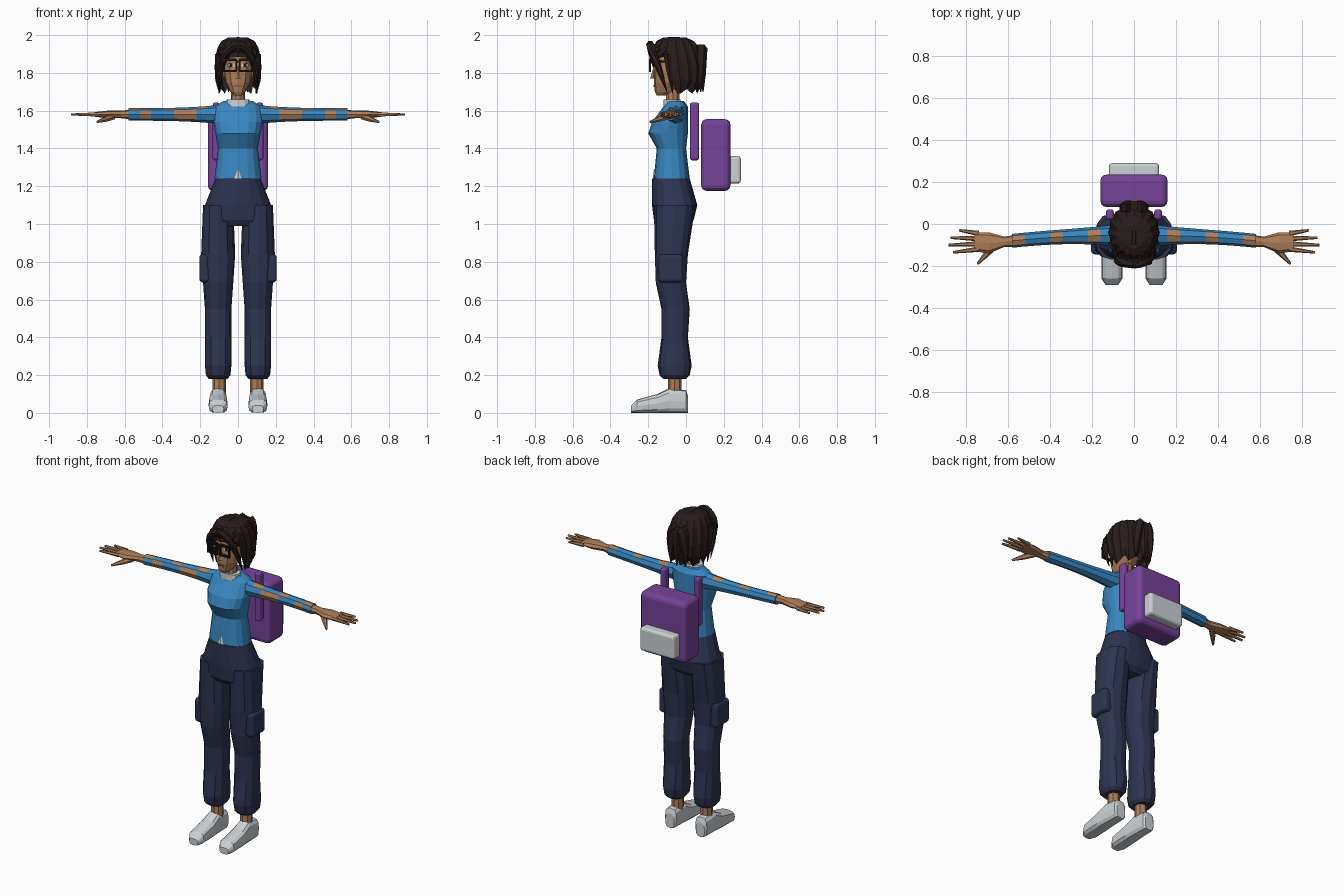
import bpy, bmesh
from math import sin, cos, pi, sqrt, tau, copysign
from mathutils import Vector

old = bpy.data.objects.get("Cube")
if old:
    bpy.data.objects.remove(old, do_unlink=True)

X, Y, Z = Vector((1, 0, 0)), Vector((0, 1, 0)), Vector((0, 0, 1))


def material(name, *rgb):
    m = bpy.data.materials.new(name)
    m.use_nodes = True
    m.diffuse_color = (*rgb, 1)
    bsdf = next(n for n in m.node_tree.nodes if n.type == 'BSDF_PRINCIPLED')
    bsdf.inputs["Base Color"].default_value = (*rgb, 1)
    return m


skin = material("skin", .42, .21, .1)
lip = material("lip", .26, .09, .06)
blue = material("shirt blue", .04, .24, .53)
navy = material("trouser navy", .026, .034, .08)
brown = material("hair brown", .022, .012, .011)
white = material("off white", .6, .64, .66)
purple = material("bag purple", .18, .055, .32)
black = material("frame black", .008, .008, .009)


def finish(name, bm, materials, mirror=False, bevel=0):
    """Turn a bmesh into a flat shaded object."""
    loose = [v for v in bm.verts if not v.link_faces]
    bmesh.ops.delete(bm, geom=loose, context='VERTS')
    bmesh.ops.recalc_face_normals(bm, faces=bm.faces)
    mesh = bpy.data.meshes.new(name)
    bm.to_mesh(mesh)
    bm.free()
    obj = bpy.data.objects.new(name, mesh)
    bpy.context.collection.objects.link(obj)
    for m in materials:
        mesh.materials.append(m)
    if bevel:
        modifier = obj.modifiers.new("Bevel", 'BEVEL')
        modifier.width, modifier.segments = bevel, 3
    if mirror:
        obj.modifiers.new("Mirror", 'MIRROR')
    return obj


def bridge(name, rings, materials, mirror=False, skip=None, paint=None, base=True):
    """Join point rings into a surface; skip and paint test (section, side)."""
    bm = bmesh.new()
    loops = [[bm.verts.new(point) for point in ring] for ring in rings]
    count = len(loops[0])
    for section, (a, b) in enumerate(zip(loops, loops[1:])):
        for side in range(count):
            if skip and skip(section, side):
                continue
            after = (side + 1) % count
            face = bm.faces.new((a[side], a[after], b[after], b[side]))
            face.material_index = int(bool(paint and paint(section, side)))
    if base:
        bm.faces.new(loops[0])
    bm.faces.new(loops[-1])
    return finish(name, bm, materials, mirror)


def oval(centre, u, v, ru, rv, count, power=1, ridge=0):
    points = []
    for k in range(count):
        c, s = cos(tau * k / count), sin(tau * k / count)
        grow = 1 - ridge * (k % 2)
        points.append(centre + u * copysign(abs(c) ** power, c) * ru * grow
                      + v * copysign(abs(s) ** power, s) * rv * grow)
    return points


def loft(name, rows, materials, along=Z, span=Y, across=X, at=0, sides=12,
         power=.85, ridge=0, **options):
    """Each row is a position, the low and high edge of its span, and a half width."""
    rings = []
    for position, low, high, half in rows:
        centre = along * position + span * (low + high) / 2 + across * at
        rings.append(oval(centre, across, span, half, (high - low) / 2, sides, power, ridge))
    return bridge(name, rings, materials, **options)


def tube(name, path, mat, sides=6, mirror=False):
    """Each path point is x, y, z and a radius."""
    points = [Vector(p[:3]) for p in path]
    rings = []
    for i, point in enumerate(points):
        turn = (points[min(i + 1, len(points) - 1)] - points[max(i - 1, 0)]).to_track_quat('Z', 'Y')
        radius = path[i][3]
        rings.append(oval(point, turn @ X, turn @ Y, radius, radius, sides))
    bridge(name, rings, [mat], mirror)


def lock(name, start, end, radius, mirror=False):
    """A tapering lock of hair that spreads sideways first, then falls."""
    path = []
    for i in range(6):
        t = i / 5
        blend = Vector((sin(t * pi / 2), t * t, t * t))
        spot = [a + (b - a) * f for a, b, f in zip(start, end, blend)]
        path.append((*spot, radius * (1.1 - t ** 4)))
    tube(name, path, brown, mirror=mirror)


def box(name, centre, size, mat, bevel=0, mirror=False):
    bm = bmesh.new()
    bmesh.ops.create_cube(bm, size=1)
    for vert in bm.verts:
        vert.co = Vector(centre) + vert.co * Vector(size)
    finish(name, bm, [mat], mirror, bevel)


# Shirt with a collar and a small gap at the hem
loft("shirt", [(1.24, -.17, .02, .125), (1.4, -.155, 0, .105), (1.48, -.2, .01, .12),
               (1.54, -.18, .01, .13), (1.62, -.12, .01, .125), (1.65, -.1, -.01, .08)],
     [blue], sides=16)
loft("collar", [(1.62, -.12, -.02, .07), (1.66, -.12, -.03, .06)], [white])
loft("undershirt_gap", [(1.24, -.175, -.165, .02), (1.29, -.17, -.16, .002)],
     [white], sides=4)

# Sleeves with cut-out patches on some sections
front, top = (5, 6), (7, 0)
bare = {1: top, 2: front, 3: front, 4: top, 6: front, 7: top}
sleeve = []
for i in range(9):
    t = i / 8
    radius = .033 + .017 * (1 - t) ** 3
    middle = -.055 - .025 * t * t
    sleeve.append((.1 + .06 * i, middle - radius, middle + radius, radius))
loft("sleeve", sleeve, [blue, skin], along=X, across=Z, at=1.58, sides=8, power=1,
     mirror=True, paint=lambda section, side: side in bare.get(section, ()))

# Forearm, palm, fingers and thumb
loft("hand", [(.55, -.11, -.05, .027), (.62, -.11, -.06, .02), (.69, -.14, -.04, .02),
              (.76, -.13, -.04, .012)],
     [skin], along=X, across=Z, at=1.58, sides=8, mirror=True)
for i, label in enumerate(("little", "ring", "middle", "index")):
    reach = .885 - .016 * (i - 1.8) ** 2
    tube(label + "_finger", [(.74, -.045 - .025 * i, 1.58, .013),
                             (reach, -.03 - .035 * i, 1.58, .006)], skin, mirror=True)
tube("thumb", [(.66, -.1, 1.57, .018), (.7, -.14, 1.555, .015), (.745, -.19, 1.54, .006)],
     skin, mirror=True)

# Trousers with side pockets
loft("trouser_hips", [(1.24, -.18, .02, .12), (1.1, -.18, .06, .175),
                      (1.02, -.17, .04, .185), (.99, -.15, .01, .16)], [navy], sides=16)
loft("trouser_leg", [(1.1, -.17, .05, .08), (.84, -.165, .01, .09), (.69, -.16, 0, .08),
                     (.55, -.13, .02, .07), (.4, -.13, .01, .07), (.25, -.15, .03, .07),
                     (.2, -.14, .02, .065), (.18, -.12, 0, .05)], [navy], at=.105, mirror=True)
box("side_pocket", (.165, -.08, .765), (.08, .13, .15), navy, bevel=.02, mirror=True)

# Ankles and shoes
tube("ankle", [(.1, -.06, .09, .036), (.1, -.06, .2, .036)], skin, sides=8, mirror=True)
shoe = [(-.29, .04, .03), (-.26, .07, .05), (-.15, .1, .05), (-.09, .13, .045),
        (0, .12, .04), (.01, .09, .03)]
loft("shoe", [(y, 0, height, half) for y, height, half in shoe], [white],
     along=Y, span=Z, at=.105, power=.65, mirror=True)

# Head and face
tube("neck", [(0, -.07, 1.6, .04), (0, -.07, 1.75, .035)], skin, sides=10)
loft("head", [(1.68, -.155, -.1, .02), (1.7, -.165, -.06, .04), (1.75, -.17, -.01, .065),
              (1.8, -.17, .01, .075), (1.9, -.165, .02, .08), (1.97, -.12, 0, .05)], [skin])
loft("nose", [(1.77, -.19, -.16, .015), (1.84, -.17, -.16, .005)], [skin], sides=4)
box("lips", (0, -.167, 1.73), (.036, .008, .01), lip)
box("eye", (.036, -.163, 1.84), (.034, .009, .018), white, mirror=True)
box("iris", (.036, -.166, 1.84), (.016, .009, .018), black, mirror=True)
box("eyebrow", (.036, -.163, 1.885), (.04, .009, .009), brown, mirror=True)
tube("ear", [(.07, -.07, 1.78, .01), (.09, -.07, 1.815, .016), (.085, -.06, 1.85, .01)],
     skin, mirror=True)

# Glasses
for z in (1.81, 1.87):
    box("frame_rim", (.042, -.19, z), (.07, .012, .013), black, mirror=True)
for x in (.01, .073):
    box("frame_side", (x, -.19, 1.84), (.009, .012, .06), black, mirror=True)
box("glasses_bridge", (0, -.19, 1.86), (.02, .012, .01), black)
box("glasses_temple", (.082, -.13, 1.86), (.008, .12, .012), black, mirror=True)

# Hair shell, domed above, open over the face, with a ragged lower edge
rows = [(1.69, -.12, .06, .1), (1.76, -.15, .09, .12)]
for i in range(5):
    angle = i * .35
    width, middle = sqrt(cos(angle)), -.04 - .02 * sin(angle)
    rows.append((1.83 + .16 * sin(angle), middle - .14 * width, middle + .14 * width, .124 * width))
shell = loft("hair_shell", rows, [brown], sides=32, power=1, ridge=.06, base=False,
             skip=lambda section, side: section < 3 and 18 <= side < 30)
for vert in shell.data.vertices:
    if vert.co.z < 1.7:
        vert.co.z += .012 * (vert.index * 5 % 4)

# Locks swept back over the crown
for i in range(-3, 4):
    x = i * .03
    path = []
    for j in range(6):
        t = j / 5
        path.append((x * (1 - t / 2), -.19 + t / 4 + 5 * x * x * (1 - t),
                     1.92 + .06 * sin(pi * t) - 4 * x * x, .016))
    tube("crown_lock", path, brown)

# Fringe, side locks and the gathered tail
lock("fringe", (0, -.19, 1.95), (.1, -.1, 1.7), .02, mirror=True)
lock("inner_fringe", (.02, -.19, 1.95), (-.09, -.17, 1.82), .018)
lock("side_lock", (.1, -.1, 1.9), (.1, -.07, 1.69), .02, mirror=True)
for x in (-.05, 0, .05):
    lock("tail_lock", (x / 3, .08, 1.93), (x, .09 - abs(x) / 4, 1.7), .03)

# Backpack
box("backpack", (0, .158, 1.365), (.32, .155, .38), purple, bevel=.03)
box("backpack_pocket", (0, .255, 1.287), (.24, .07, .146), white, bevel=.016)
box("backpack_strap", (.115, .045, 1.49), (.038, .05, .306), purple, bevel=.014, mirror=True)
